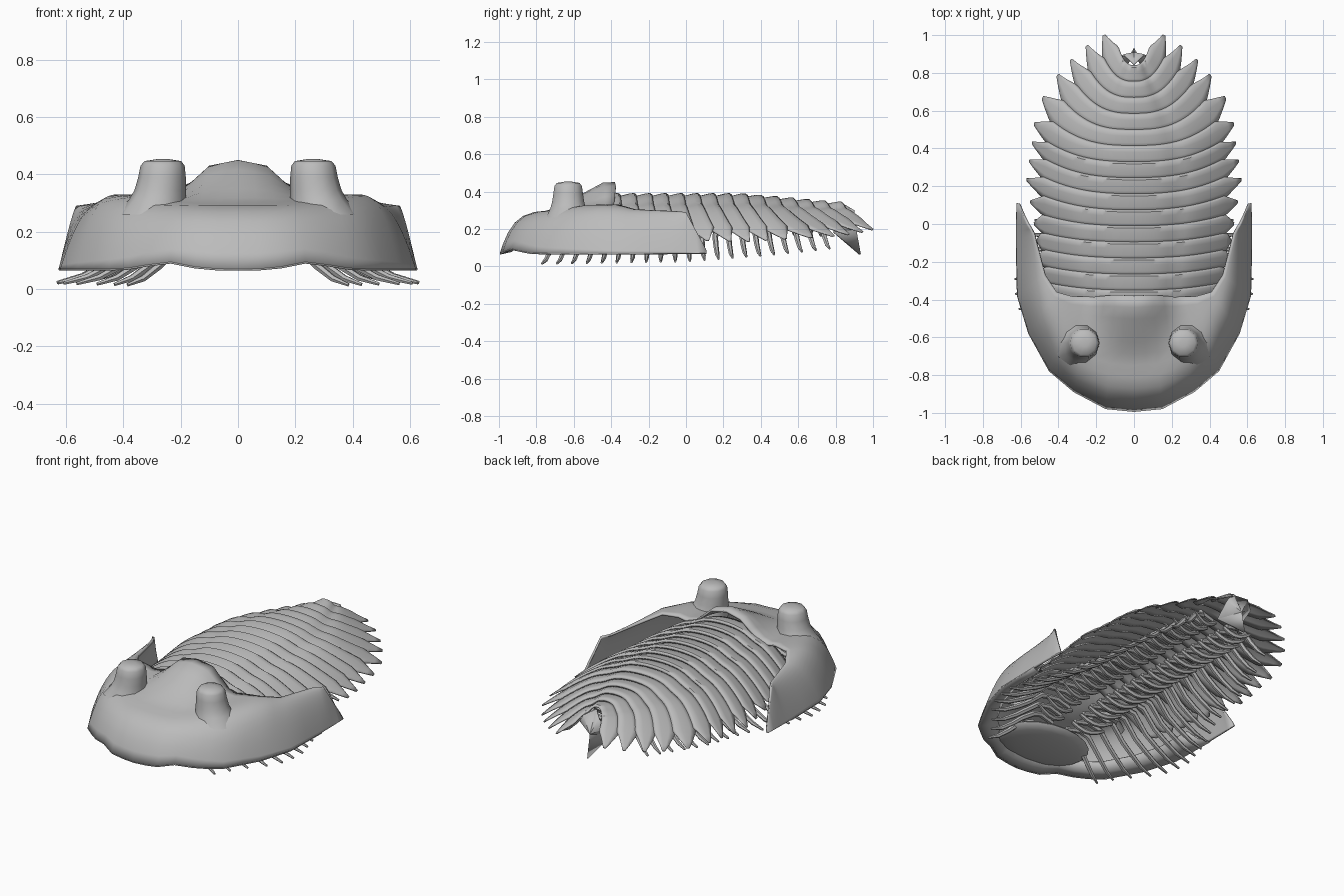
import bpy, bmesh, math
from mathutils import Vector

if "Cube" in bpy.data.objects:
    bpy.data.objects.remove(bpy.data.objects["Cube"], do_unlink=True)

grey = bpy.data.materials.new("stone grey")
grey.use_nodes = True
grey.diffuse_color = (0.5, 0.5, 0.5, 1)
grey.node_tree.nodes["Principled BSDF"].inputs["Base Color"].default_value = (0.5, 0.5, 0.5, 1)


def finish(name, bm, thickness=0, angle=40):
    bmesh.ops.recalc_face_normals(bm, faces=bm.faces)
    mesh = bpy.data.meshes.new(name)
    bm.to_mesh(mesh)
    bm.free()
    mesh.materials.append(grey)
    mesh.shade_smooth()
    mesh.set_sharp_from_angle(angle=math.radians(angle))
    obj = bpy.data.objects.new(name, mesh)
    bpy.context.collection.objects.link(obj)
    if thickness:
        mod = obj.modifiers.new("thickness", 'SOLIDIFY')
        mod.thickness = thickness
        mod.offset = -1
    return obj


def add_grid(bm, rows, closed=False):
    vs = [[bm.verts.new(p) for p in row] for row in rows]
    n = len(vs[0])
    for a, b in zip(vs, vs[1:]):
        for j in range(n if closed else n - 1):
            k = (j + 1) % n
            bm.faces.new((a[j], a[k], b[k], b[j]))
    return vs


def tube(bm, pts, radii, sides=6):
    rows = []
    for i, p in enumerate(pts):
        d = pts[min(i + 1, len(pts) - 1)] - pts[max(i - 1, 0)]
        q = d.to_track_quat('Z', 'Y')
        ring = [math.tau * k / sides for k in range(sides)]
        rows.append([p + q @ Vector((math.cos(a), math.sin(a), 0)) * radii[i] for a in ring])
    vs = add_grid(bm, rows, True)
    bm.faces.new(vs[0])
    bm.faces.new(vs[-1])


def interp(t, keys):
    for (a, va), (b, vb) in zip(keys, keys[1:]):
        if t <= b:
            return va + (vb - va) * max(0, (t - a) / (b - a))
    return keys[-1][1]


def mirrored(half):
    return [[Vector((-p.x, p.y, p.z)) for p in row] for row in half[:0:-1]] + half


# Head shield: stations from the snout round to the cheek spine
# (rim x, rim y, rear x, rear y, rear z, wall sharpness)
stations = [
    (0, -.995, 0, -.38, .3, 9), (.15, -.98, .1, -.375, .3, 9),
    (.32, -.89, .21, -.385, .31, 7), (.45, -.78, .32, -.385, .33, 4.5),
    (.56, -.58, .41, -.36, .33, 3), (.62, -.38, .47, -.27, .305, 2.1),
    (.626, -.1, .53, -.05, .295, 1.6), (.625, .01, .565, 0, .29, 1.2),
    (.622, .11, .612, .108, .09, 1)]


def station_at(t):
    i = min(int(t), len(stations) - 2)
    return [a + (b - a) * (t - i) for a, b in zip(stations[i], stations[i + 1])]


def rim_height(x):
    return .07 + .025 * math.exp(-((x - .25) / .09) ** 2)


steps = [0, .03, .07, .13, .2, .3, .4, .5, .6, .7, .8, .9, 1]
half = []
for n in range(17):
    rx, ry, ex, ey, ez, k = station_at(n / 2)
    low = rim_height(rx)
    row = []
    for s in steps:
        x, y = rx + (ex - rx) * s, ry + (ey - ry) * s
        z = low + (ez - low) * (1 - (1 - s) ** k)
        # central hump rising to the rear, crested along the middle
        rise = max(0, min(1, (y + .72) / .28))
        z += rise * interp(x, [(0, .15), (.1, .13), (.2, .03), (.26, 0)])
        row.append(Vector((x, y, z)))
    half.append(row)
bm = bmesh.new()
add_grid(bm, mirrored(half))
finish("head_shield", bm, .012)

# Turned-under rim beneath the head
half = []
for n in range(13):
    rx, ry = station_at(n / 2)[:2]
    low = rim_height(rx)
    half.append([Vector((rx * f, -.45 + (ry + .45) * f, low + h))
                 for f, h in ((1, 0), (.9, .012), (.82, .05))])
bm = bmesh.new()
add_grid(bm, mirrored(half))
finish("head_under_rim", bm, .006)

# Mouth plate
bm = bmesh.new()
bmesh.ops.create_uvsphere(bm, u_segments=20, v_segments=10, radius=1)
for v in bm.verts:
    v.co = Vector((v.co.x * .28, v.co.y * .2 - .77, v.co.z * .04 + .12))
finish("mouth_plate", bm)

# Eye stalks: flared outward, ten-sided, rounded top
for side, word in ((1, "left"), (-1, "right")):
    bm = bmesh.new()
    rows = []
    for r, z, lean in ((.125, .26, .035), (.1, .31, .016), (.09, .345, .006), (.083, .39, 0),
                       (.077, .43, -.002), (.064, .446, -.003), (.02, .453, -.003)):
        rows.append([Vector((side * (.265 + lean + r * math.cos(a)), -.63 + r * math.sin(a), z))
                     for a in (math.tau * k / 10 for k in range(10))])
    vs = add_grid(bm, rows, True)
    bm.faces.new(vs[-1])
    finish(word + "_eye", bm, angle=50)

# Body: overlapping arched plates, closed almost to the edge, ending in short spines
tips = [(.47, -.36), (.49, -.27), (.51, -.18), (.515, -.09), (.53, .0), (.55, .115),
        (.57, .235), (.555, .335), (.54, .43), (.53, .53), (.485, .67),
        (.405, .79), (.335, .87), (.25, .945), (.16, 1.0)]


def body_point(f, u, lift):
    i = max(0, min(int(f), len(tips) - 2))
    (ax, ay), (bx, by) = tips[i], tips[i + 1]
    tx, ty = ax + (bx - ax) * (f - i), ay + (by - ay) * (f - i)
    cy = -.40 + .085 * f
    crown = interp(cy, [(-.4, .385), (.3, .385), (.8, .34)])
    tip_z = interp(cy, [(-.3, .15), (.2, .135), (.6, .17), (.8, .2)])
    power = interp(cy, [(0, 2.5), (.5, 2.8), (.8, 2.6)])
    # shallow furrows beside the raised axis
    furrow = .01 * math.exp(-((abs(u) - .42) / .1) ** 2)
    return Vector((tx * u, cy + (ty - cy) * abs(u) ** power,
                   crown + (tip_z - crown) * abs(u) ** 2.1 - furrow + lift))


for i in range(len(tips)):
    root = interp(i, [(3, .94), (5, .85), (10, .85), (14, .78)])
    rows = []
    for n in range(-20, 21):
        u = abs(n) / 20
        taper = 1 if u < root else 1 - .88 * (u - root) / (1 - root)
        rows.append([body_point(i + 1.2 * (v - .5) * taper, n / 20, h * taper)
                     for v, h in ((0, -.012), (.3, -.004), (.65, .005), (.88, .007), (1, -.002))])
    bm = bmesh.new()
    add_grid(bm, rows)
    finish("body_segment_%02d" % (i + 1), bm, .006)

# Tail flap hanging below the end of the body
bm = bmesh.new()
top, mid, tip = [bm.verts.new(p) for p in ((0, .85, .33), (0, .91, .2), (0, .935, .065))]
for s in (-1, 1):
    crest, outer, inner = [bm.verts.new((s * x, y, z)) for x, y, z in
                           ((.05, .9, .3), (.085, .885, .25), (.075, .79, .18))]
    for f in ((top, crest, mid), (crest, outer, mid), (outer, inner, mid), (inner, tip, mid)):
        bm.faces.new(f if s > 0 else f[::-1])
finish("tail_flap", bm, .01, 25)

# Walking legs with a short, bowed inner gill branch each
reach_keys = [(-.74, .36), (-.6, .45), (-.45, .6), (-.3, .64), (-.1, .58), (.1, .48),
              (.4, .42), (.76, .27)]
count = 21
for side, word in ((1, "left"), (-1, "right")):
    legs, gills = bmesh.new(), bmesh.new()
    for n in range(count):
        y = -.7 + 1.42 * n / (count - 1)
        reach = interp(y, reach_keys)
        foot = interp(y, [(-.7, .014), (0, .028), (.4, .06), (.76, .1)])
        drift = interp(y, [(-.7, -.07), (-.3, -.02), (.1, .02), (.76, .05)])
        hip = interp(y, [(-.7, .17), (-.4, .24), (.4, .24), (.76, .23)])
        path = [(.05, 0, hip - .02), (.14, .005, hip), (reach * .45, .01, hip - .02),
                (reach * .6, drift * .2, foot + .11), (reach * .72, drift * .4, foot + .065),
                (reach * .86, drift * .7, foot + .022), (reach, drift, foot)]
        tube(legs, [Vector((side * x, y + d, z)) for x, d, z in path],
             [.014, .016, .016, .015, .014, .012, .006])
        if y > -.6:
            width = .2 * min(1, reach / .35)
            arc = [k / 5 for k in range(6)]
            tube(gills, [Vector((side * (.03 + width * a), y + .03 * a * a,
                                 hip - .03 - .03 * math.sin(math.pi * a))) for a in arc],
                 [.01, .014, .015, .014, .012, .007])
    finish(word + "_legs", legs)
    finish(word + "_gills", gills)
